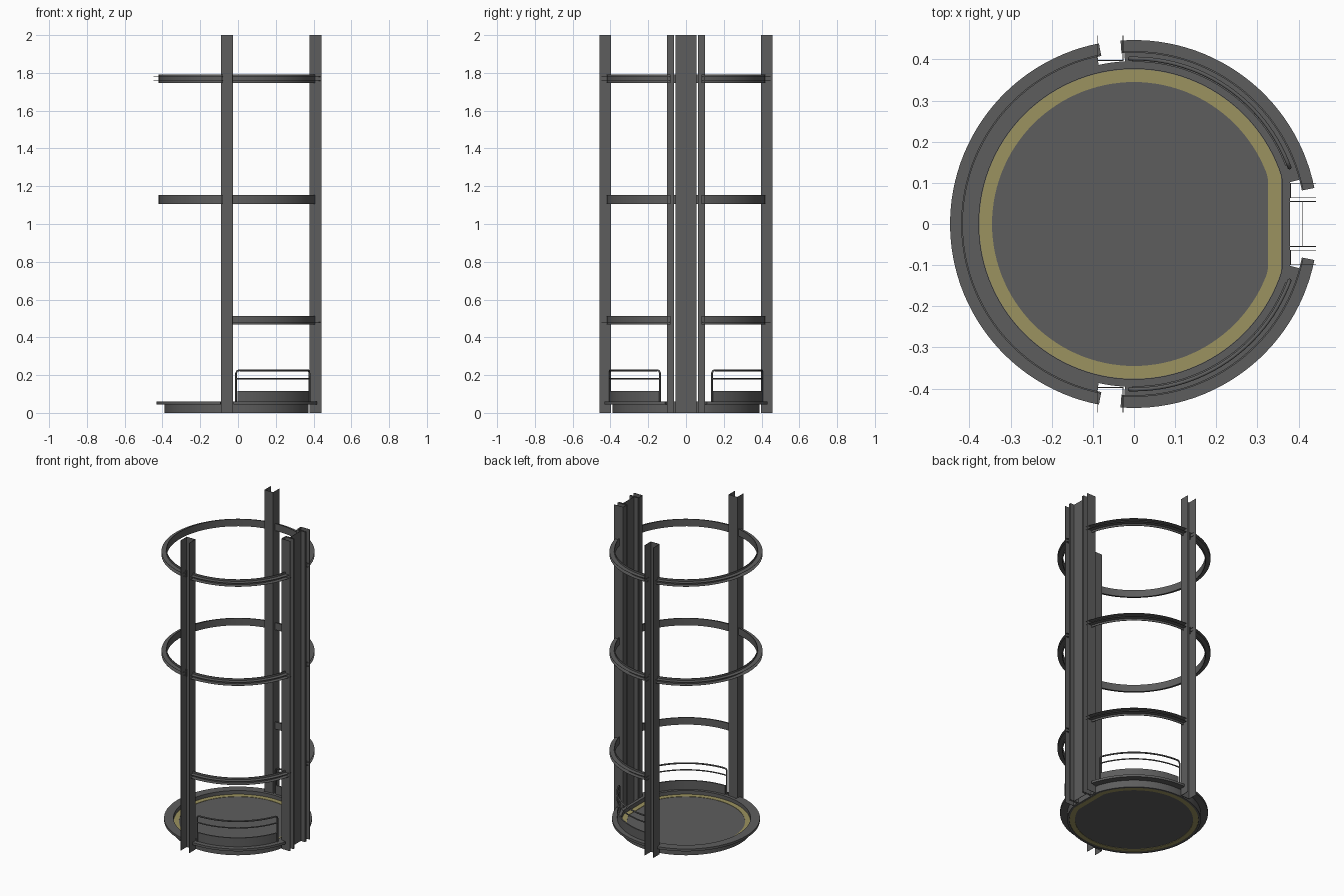
import bpy, bmesh
from math import sin, cos, radians
from mathutils import Vector

cube = bpy.data.objects.get("Cube")
if cube:
    bpy.data.objects.remove(cube, do_unlink=True)


def material(name, rgb):
    m = bpy.data.materials.new(name)
    m.use_nodes = True
    m.diffuse_color = (*rgb, 1)
    bsdf = next(n for n in m.node_tree.nodes if n.type == 'BSDF_PRINCIPLED')
    bsdf.inputs["Base Color"].default_value = (*rgb, 1)
    return m


STEEL = material("steel grey", (0.11, 0.11, 0.11))
YELLOW = material("warning yellow", (0.33, 0.29, 0.115))


def finish(name, bm, mat, smooth=True):
    bmesh.ops.recalc_face_normals(bm, faces=bm.faces)
    me = bpy.data.meshes.new(name)
    bm.to_mesh(me)
    bm.free()
    ob = bpy.data.objects.new(name, me)
    bpy.context.collection.objects.link(ob)
    me.materials.append(mat)
    if smooth:
        bpy.ops.object.select_all(action='DESELECT')
        ob.select_set(True)
        bpy.context.view_layer.objects.active = ob
        bpy.ops.object.shade_smooth_by_angle(angle=radians(30))


def sweep(name, profile, a0=0, a1=360, mat=STEEL, flat_x=None):
    """Turn an (r, z) profile about z; flat_x trims the +x side to a flat."""
    bm = bmesh.new()
    full = a1 - a0 == 360
    steps = max(8, round(abs(a1 - a0) / 3))
    loops = []
    rmax = max(r for r, z in profile)
    for i in range(steps if full else steps + 1):
        a = radians(a0 + (a1 - a0) * i / steps)
        loop = []
        for r, z in profile:
            x = r * cos(a)
            if flat_x is not None:
                x = min(x, flat_x + r - rmax)
            loop.append(bm.verts.new((x, r * sin(a), z)))
        loops.append(loop)
    n = len(profile)
    for i in range(steps):
        a, b = loops[i], loops[(i + 1) % len(loops)]
        for j in range(n):
            k = (j + 1) % n
            bm.faces.new((a[j], a[k], b[k], b[j]))
    if not full:
        bm.faces.new(loops[0])
        bm.faces.new(loops[-1])
    finish(name, bm, mat)


def rect(r0, r1, z0, z1):
    return [(r0, z0), (r1, z0), (r1, z1), (r0, z1)]


def box(name, x0, x1, y0, y1, z0=0, z1=2):
    bm = bmesh.new()
    bmesh.ops.create_cube(bm, size=1)
    for v in bm.verts:
        v.co = ((x0 + x1) / 2 + v.co.x * (x1 - x0),
                (y0 + y1) / 2 + v.co.y * (y1 - y0),
                (z0 + z1) / 2 + v.co.z * (z1 - z0))
    finish(name, bm, STEEL, False)


# Floor disc with one flat side
FLAT = 0.36
bm = bmesh.new()
bmesh.ops.create_cone(bm, cap_ends=True, segments=120, radius1=0.379,
                      radius2=0.379, depth=0.03)
for v in bm.verts:
    v.co.x = min(v.co.x, FLAT)
    v.co.z += 0.02
bmesh.ops.remove_doubles(bm, verts=bm.verts, dist=0.0001)
finish("floor", bm, STEEL)

# Warning band on the top and underside of the floor
for name, z in (("floor_warning_band", 0.035), ("underside_warning_band", 0.003)):
    sweep(name, rect(0.345, 0.376, z, z + 0.002), mat=YELLOW, flat_x=FLAT - 0.003)

# Platform rim and wall
sweep("platform_wall", rect(0.377, 0.39, 0, 0.05), flat_x=0.374)
sweep("platform_rim", rect(0.377, 0.396, 0.045, 0.06), flat_x=0.379)

# Flange of the base, notched around the posts
for side, a0, a1 in (("left", 102.5, 257.5), ("back", 15, 93.2),
                     ("front", 266.8, 345)):
    sweep("base_flange_" + side, rect(0.385, 0.432, 0.045, 0.06), a0, a1)

# Guide rings with two thin outer flanges, the lowest open on the left
for level, z in (("lower", 0.467), ("middle", 1.107), ("upper", 1.746)):
    lo, hi, top = z + 0.012, z + 0.034, z + 0.046
    section = [(0.416, z), (0.42, z), (0.42, lo), (0.447, lo),
               (0.447, lo + 0.001), (0.42, lo + 0.001),
               (0.42, hi - 0.001), (0.447, hi - 0.001), (0.447, hi),
               (0.42, hi), (0.42, top), (0.416, top)]
    for side, a0, a1 in (("left", 101, 259), ("back", 11.3, 94.2),
                         ("front", 265.8, 348.7)):
        if side != "left" or level != "lower":
            sweep(f"{level}_ring_{side}", section, a0, a1)

# Channel posts at front and back, and the two sides of the wide post
T = 0.002
for side, s in (("front", -1), ("back", 1)):
    y0, y1 = sorted((s * 0.396, s * 0.458))
    box(side + "_post_left_wall", -0.089, -0.089 + T, y0, y1)
    box(side + "_post_right_wall", -0.026 - T, -0.026, y0, y1)
    y0, y1 = sorted((s * 0.396, s * (0.396 + T)))
    box(side + "_post_web", -0.089, -0.026, y0, y1)
    for part, y in (("outer", 0.1), ("inner", 0.065), ("middle", 0.056)):
        y0, y1 = sorted((s * y, s * (y - T)))
        box(f"wide_post_{part}_wall_{side}", 0.379, 0.442, y0, y1)
    y0, y1 = sorted((s * 0.063, s * 0.1))
    box("wide_post_web_" + side, 0.379, 0.379 + T, y0, y1)

# Recessed panel in the middle of the wide post
box("wide_post_middle_panel", 0.409, 0.409 + T, -0.056, 0.056)


def tube(name, points, radius=0.005):
    cu = bpy.data.curves.new(name, 'CURVE')
    cu.dimensions = '3D'
    cu.bevel_depth = radius
    cu.bevel_resolution = 2
    cu.use_fill_caps = True
    sp = cu.splines.new('POLY')
    sp.points.add(len(points) - 1)
    for p, co in zip(sp.points, points):
        p.co = (*co, 1)
    sp.use_smooth = True
    ob = bpy.data.objects.new(name, cu)
    cu.materials.append(STEEL)
    bpy.context.collection.objects.link(ob)


def on_arc(angle, z, r=0.402):
    a = radians(angle)
    return Vector((r * cos(a), r * sin(a), z))


# Curved handrails and kick panels
for side, s in (("front", -1), ("back", 1)):
    a0, a1, top = 20, 91.5, 0.225
    path = [on_arc(s * a0, 0.05), on_arc(s * a0, top - 0.015),
            on_arc(s * (a0 + 0.7), top - 0.004)]
    path += [on_arc(s * (a0 + 2 + (a1 - a0 - 4) * i / 24), top) for i in range(25)]
    path += [on_arc(s * (a1 - 0.7), top - 0.004),
             on_arc(s * a1, top - 0.015), on_arc(s * a1, 0.05)]
    tube(side + "_handrail", path)
    tube(side + "_midrail",
         [on_arc(s * (a0 + (a1 - a0) * i / 24), 0.182) for i in range(25)], 0.004)
    lo, hi = sorted((s * (a0 + 1), s * (a1 - 1)))
    sweep(side + "_kick_panel", rect(0.394, 0.402, 0.05, 0.117), lo, hi)
